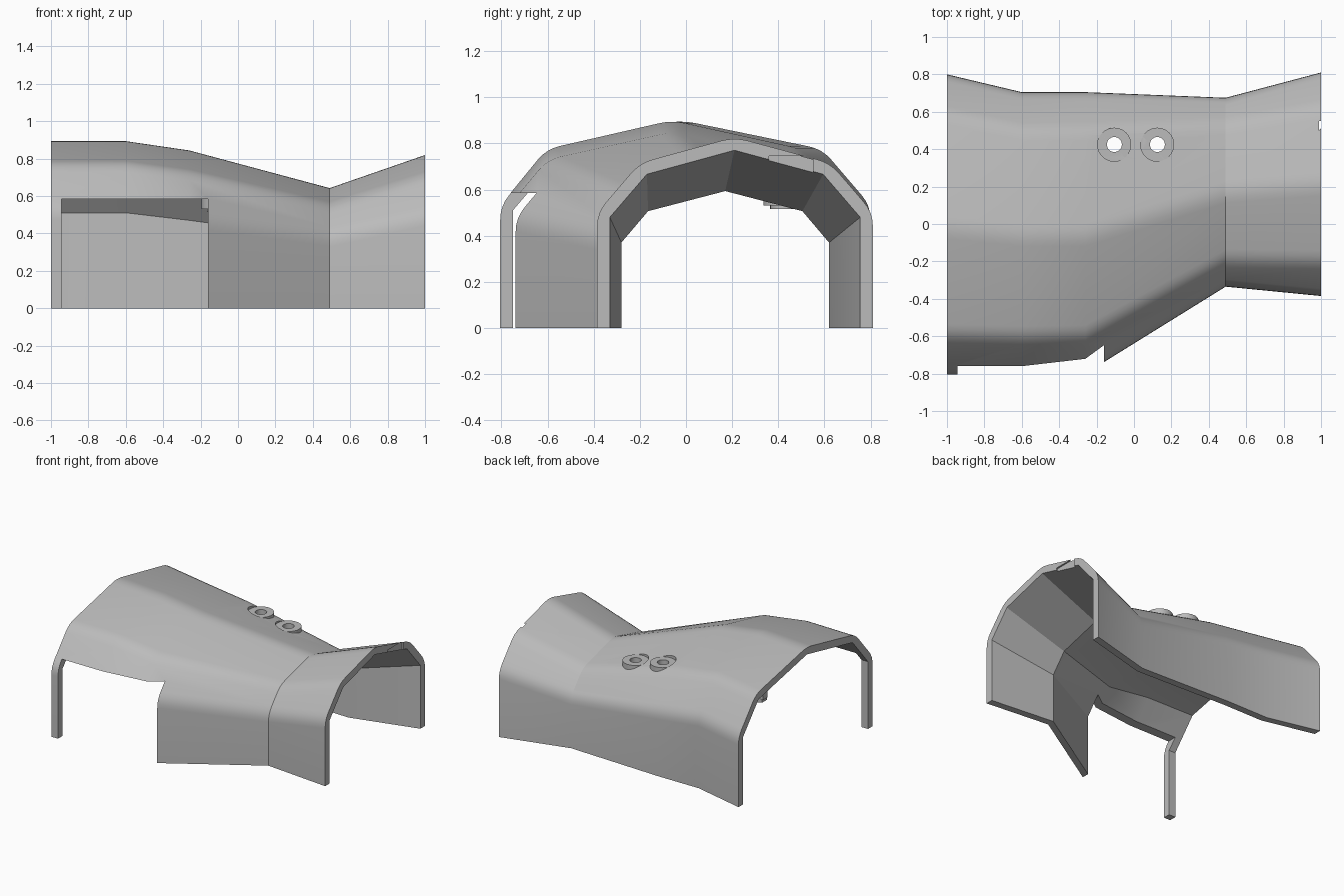
import bpy, bmesh, math
from mathutils import Vector

if "Cube" in bpy.data.objects:
    bpy.data.objects.remove(bpy.data.objects["Cube"], do_unlink=True)

grey = bpy.data.materials.new("mid_grey")
grey.use_nodes = True
grey.diffuse_color = (0.5, 0.5, 0.5, 1)
grey.node_tree.nodes["Principled BSDF"].inputs["Base Color"].default_value = (0.5, 0.5, 0.5, 1)

WALL = 0.055


def make_object(name, bm):
    bmesh.ops.recalc_face_normals(bm, faces=bm.faces)
    mesh = bpy.data.meshes.new(name)
    bm.to_mesh(mesh)
    bm.free()
    obj = bpy.data.objects.new(name, mesh)
    bpy.context.collection.objects.link(obj)
    mesh.materials.append(grey)
    return obj


def activate(obj):
    bpy.ops.object.select_all(action='DESELECT')
    obj.select_set(True)
    bpy.context.view_layer.objects.active = obj


def loft(name, rings, closed=False):
    """Skin a row of closed rings; cap the ends unless the row itself closes."""
    bm = bmesh.new()
    rows = [[bm.verts.new(p) for p in ring] for ring in rings]
    pairs = list(zip(rows, rows[1:])) + ([(rows[-1], rows[0])] if closed else [])
    for a, b in pairs:
        for i in range(len(a)):
            j = (i + 1) % len(a)
            bm.faces.new((a[i], a[j], b[j], b[i]))
    if not closed:
        bm.faces.new(rows[0])
        bm.faces.new(rows[-1])
    return make_object(name, bm)


def box(name, lo, hi):
    (x0, y0, z0), (x1, y1, z1) = lo, hi
    return loft(name, [[(x, y0, z0), (x, y1, z0), (x, y1, z1), (x, y0, z1)] for x in (x0, x1)])


def circle(x, y, z, r, n=32):
    return [(x + r * math.cos(math.tau * i / n), y + r * math.sin(math.tau * i / n), z) for i in range(n)]


def cylinder(name, x, y, z0, z1, r):
    return loft(name, [circle(x, y, z0, r), circle(x, y, z1, r)])


def cut(target, cutter):
    activate(target)
    mod = target.modifiers.new("cut", 'BOOLEAN')
    mod.operation = 'DIFFERENCE'
    mod.solver = 'EXACT'
    mod.object = cutter
    bpy.ops.object.modifier_apply(modifier=mod.name)
    bpy.data.objects.remove(cutter, do_unlink=True)


def section(x, front, back, inset, ridge_y, top, shoulder, corner):
    """Arch ring: softened outer line, then a sharp inner line back again."""
    pts = [Vector(p) for p in ((front, 0), (front, corner), (front + inset, shoulder), (ridge_y, top),
                               (back - inset, shoulder), (back, corner), (back, 0))]
    outer, inner = [pts[0]], [pts[0] + Vector((WALL, 0))]
    for a, p, b in zip(pts, pts[1:], pts[2:]):
        u, v = (a - p).normalized(), (b - p).normalized()
        start, end = p + u * 0.06, p + v * 0.06
        for k in range(5):
            t = k / 4
            outer.append(start * (1 - t) ** 2 + p * 2 * t * (1 - t) + end * t * t)
        half = math.sqrt((1 - u.dot(v)) / 2)
        inner.append(p + (u + v).normalized() * WALL / half)
    outer.append(pts[-1])
    inner.append(pts[-1] - Vector((WALL, 0)))
    return [(x, p.x, p.y) for p in outer + inner[::-1]]


# Arched shell: x, front, back, inset, ridge y, top, shoulder, corner
shell = loft("arched_shell", [section(*s) for s in (
    (-1.0, -0.805, 0.80, 0.21, -0.02, 0.90, 0.775, 0.53),
    (-0.6, -0.805, 0.705, 0.20, -0.06, 0.90, 0.775, 0.53),
    (-0.26, -0.80, 0.705, 0.20, -0.06, 0.85, 0.73, 0.49),
    (0.49, -0.335, 0.675, 0.14, 0.17, 0.65, 0.555, 0.39),
    (1.0, -0.385, 0.81, 0.185, 0.21, 0.827, 0.715, 0.50))])

# Side opening that leaves a slim leg, and a shallow end recess
cut(shell, box("opening_cutter", (-0.945, -1, -0.1), (-0.16, -0.45, 0.585)))
cut(shell, box("recess_cutter", (0.988, 0.36, 0.62), (1.1, 0.55, 0.745)))

# Hollow bosses set level into the sloping back panel
bosses = []
for i, (x, top) in enumerate(((-0.105, 0.715), (0.125, 0.67))):
    y = 0.425
    cut(shell, cylinder("seat_cutter", x, y, top, 1.0, 0.09))
    cut(shell, cylinder("bore_cutter", x, y, 0.4, 1.0, 0.06))
    profile = ((0.04, top), (0.09, top), (0.09, 0.53), (0.06, 0.53), (0.06, 0.515), (0.04, 0.515))
    bosses.append(loft(f"hollow_boss_{i + 1}", [circle(x, y, z, r) for r, z in profile], closed=True))

# Small tab under the wide end
box("under_tab", (-0.99, 0.44, 0.69), (-0.96, 0.49, 0.77))

for obj in [shell] + bosses:
    activate(obj)
    bpy.ops.object.shade_smooth_by_angle(angle=math.radians(25))
